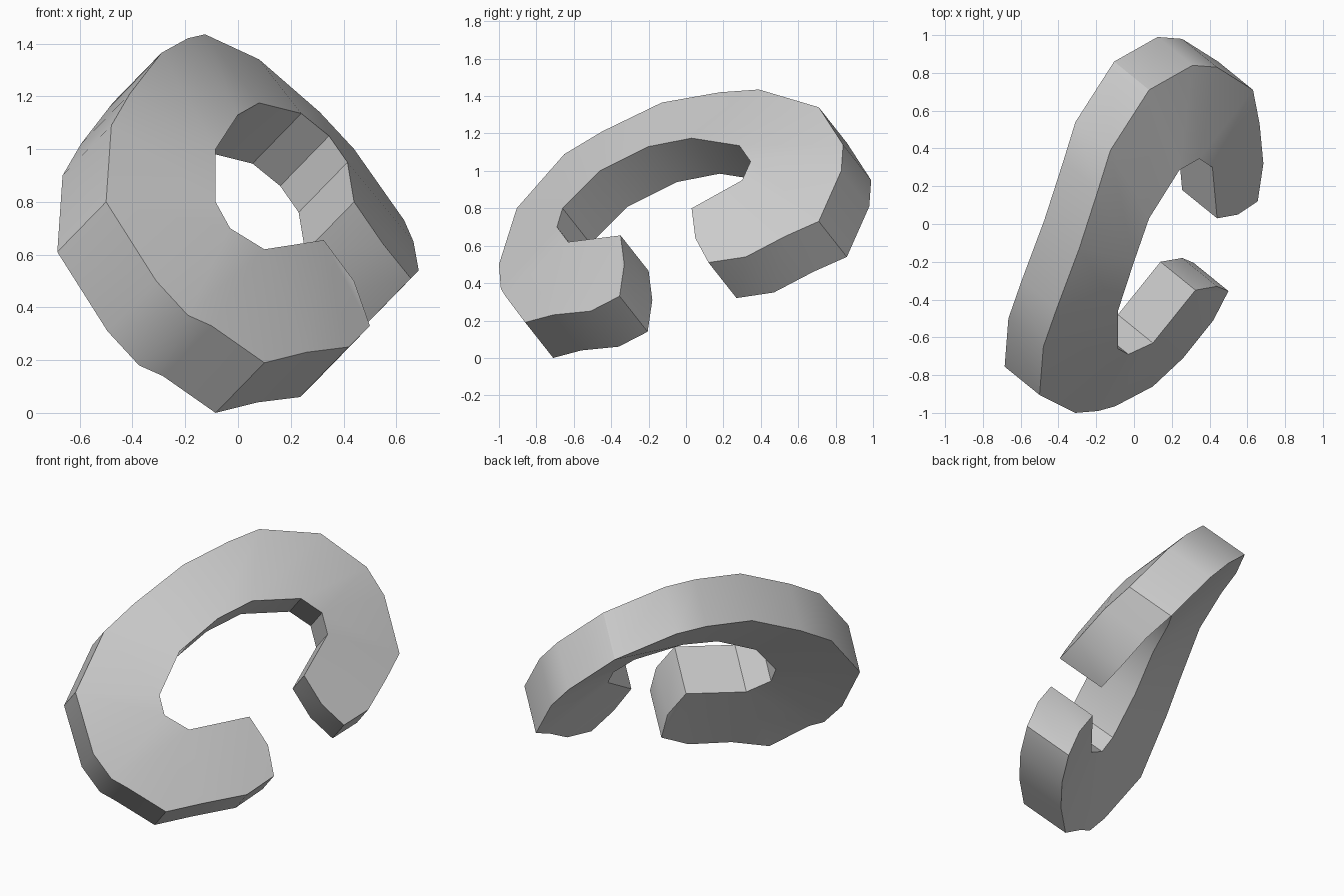
import bpy
import bmesh
import math
from mathutils import Vector

default_cube = bpy.data.objects.get("Cube")
if default_cube:
    bpy.data.objects.remove(default_cube, do_unlink=True)


def make_material(name, color):
    material = bpy.data.materials.new(name)
    material.use_nodes = True
    material.diffuse_color = color
    for node in material.node_tree.nodes:
        if node.type == 'BSDF_PRINCIPLED':
            node.inputs["Base Color"].default_value = color
    return material


# Inner edge of the open ring, from the low tip round to the high tip
inner_edge = [
    (.325, -.35, .655), (.1, -.63, .62), (-.03, -.69, .7), (-.085, -.66, .8),
    (-.085, -.46, 1), (0, -.2, 1.13), (.08, .03, 1.175), (.24, .285, 1.135),
    (.345, .345, 1.05), (.415, .3, .95), (.44, .03, .8),
]

# Outer edge in the same direction; each group fans out from one inner point
outer_groups = [
    [(.44, -.33, .5), (.5, -.355, .33), (.42, -.51, .25)],
    [(.26, -.71, .23), (.1, -.86, .19), (-.1, -.965, .33)],
    [(-.19, -.99, .37), (-.31, -1, .5)],
    [(-.5, -.905, .8)],
    [(-.48, -.65, 1.09), (-.41, -.45, 1.21)],
    [(-.29, -.13, 1.365), (-.19, .18, 1.42)],
    [(-.125, .39, 1.435)],
    [(.08, .71, 1.34)],
    [(.31, .84, 1.14), (.44, .83, 1)],
    [(.63, .71, .73), (.665, .53, .65)],
    [(.685, .32, .54), (.655, .12, .51), (.55, .05, .64)],
]
thickness_direction = Vector((-.185, .15, -.19))


def build_ring_sheet(bm, inner_points, groups):
    """Span the inner and outer edges with a bent sheet of ribs."""
    ribs = []
    for point, group in zip(inner_points, groups):
        inner_vert = bm.verts.new(point)
        ribs += [(inner_vert, bm.verts.new(outer)) for outer in group]
    faces = []
    for (inner_a, outer_a), (inner_b, outer_b) in zip(ribs, ribs[1:]):
        corners = [inner_a, outer_a, outer_b]
        if inner_b is not inner_a:
            corners.append(inner_b)
        faces.append(bm.faces.new(corners))
    return faces


def thicken_sheet(bm, faces, offset):
    """Close the sheet into a solid by extruding it along one direction."""
    result = bmesh.ops.extrude_face_region(bm, geom=faces, use_keep_orig=True)
    moved = [item for item in result["geom"] if isinstance(item, bmesh.types.BMVert)]
    bmesh.ops.translate(bm, verts=moved, vec=offset)
    bmesh.ops.recalc_face_normals(bm, faces=bm.faces[:])


# Bent open ring
bm = bmesh.new()
sheet = build_ring_sheet(bm, inner_edge, outer_groups)
thicken_sheet(bm, sheet, thickness_direction)
mesh = bpy.data.meshes.new("bent_open_ring")
bm.to_mesh(mesh)
bm.free()
mesh.materials.append(make_material("plain grey", (.6, .6, .6, 1)))
ring = bpy.data.objects.new("bent_open_ring", mesh)
bpy.context.collection.objects.link(ring)

# Smooth the bends and keep the rims crisp
bpy.ops.object.select_all(action='DESELECT')
ring.select_set(True)
bpy.context.view_layer.objects.active = ring
bpy.ops.object.shade_smooth_by_angle(angle=math.radians(30))
